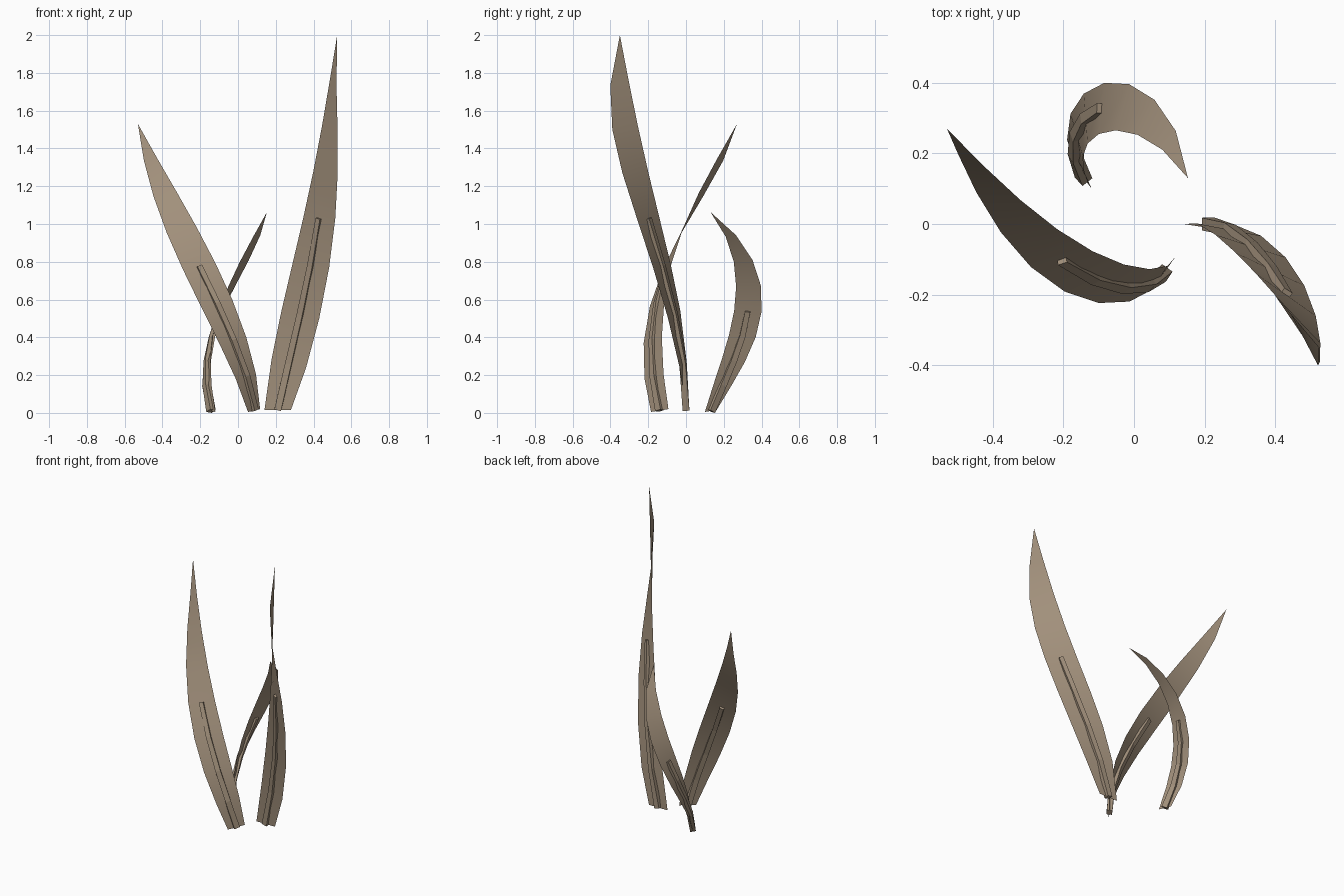
import bpy
from mathutils import Vector

if "Cube" in bpy.data.objects:
    bpy.data.objects.remove(bpy.data.objects["Cube"])

SEGS = 8          # blade segments from base to tip
STALK_SEGS = 4    # the stalk covers the lower half


def through(points, t):
    """Smooth curve through evenly spaced points, t from 0 to 1."""
    n = len(points) - 1
    out = Vector((0, 0, 0))
    for i, p in enumerate(points):
        w = 1.0
        for j in range(n + 1):
            if j != i:
                w *= (t * n - j) / (i - j)
        out += w * Vector(p)
    return out


def make(name, verts, faces):
    me = bpy.data.meshes.new(name)
    me.from_pydata([tuple(v) for v in verts], [], faces)
    me.update()
    ob = bpy.data.objects.new(name, me)
    bpy.context.collection.objects.link(ob)
    me.materials.append(mat)
    return ob


def leaf(name, edge_a, edge_b, tip):
    a = [through(edge_a + [tip], i / SEGS) for i in range(SEGS)]
    b = [through(edge_b + [tip], i / SEGS) for i in range(SEGS)]

    # thin twisted blade ending in a point
    verts = [v for pair in zip(a, b) for v in pair] + [Vector(tip)]
    faces = [(2*i, 2*i + 1, 2*i + 3, 2*i + 2) for i in range(SEGS - 1)]
    faces.append((2*SEGS - 2, 2*SEGS - 1, 2*SEGS))
    blade = make(name + "_blade", verts, faces)
    for p in blade.data.polygons:
        p.use_smooth = True

    # square stalk along the blade's middle
    mid = [(p + q) / 2 for p, q in zip(a, b)]
    verts, faces = [], []
    for i in range(STALK_SEGS + 1):
        along = (mid[i + 1] - mid[max(i - 1, 0)]).normalized()
        side = (b[i] - a[i]).normalized()
        side = (side - along * side.dot(along)).normalized()
        out = along.cross(side)
        r = 0.018 - 0.004 * i / STALK_SEGS
        for s, o in ((1, 1), (-1, 1), (-1, -1), (1, -1)):
            v = mid[i] + side * s * r + out * o * r
            v.z = max(v.z, 0.0)
            verts.append(v)
    for i in range(STALK_SEGS):
        for k in range(4):
            n = (k + 1) % 4
            faces.append((4*i + k, 4*i + n, 4*i + 4 + n, 4*i + 4 + k))
    faces += [(3, 2, 1, 0), tuple(4 * STALK_SEGS + k for k in range(4))]
    make(name + "_stalk", verts, faces)


mat = bpy.data.materials.new("dry_leaf")
mat.diffuse_color = (0.36, 0.28, 0.20, 1)
mat.use_nodes = True
mat.node_tree.nodes["Principled BSDF"].inputs["Base Color"].default_value = mat.diffuse_color

# tall leaf
leaf("tall_leaf",
     [(.14, 0, .015), (.23, -.03, .54), (.345, -.14, 1.03), (.445, -.255, 1.52)],
     [(.28, 0, .015), (.43, -.095, .5), (.515, -.26, 1.03), (.527, -.39, 1.5)],
     (.525, -.35, 2.0))
# middle leaf
leaf("middle_leaf",
     [(.053, -.185, .005), (-.1, -.224, .37), (-.292, -.122, .76), (-.447, .09, 1.145)],
     [(.117, -.093, .02), (.044, -.128, .4), (-.118, -.077, .79), (-.322, .068, 1.165)],
     (-.53, .27, 1.53))
# short leaf
leaf("short_leaf",
     [(-.12, .10, .005), (-.145, .19, .285), (-.1, .255, .54), (.01, .253, .8)],
     [(-.166, .162, .015), (-.18, .312, .27), (-.084, .4, .537), (.058, .352, .81)],
     (.153, .13, 1.063))
